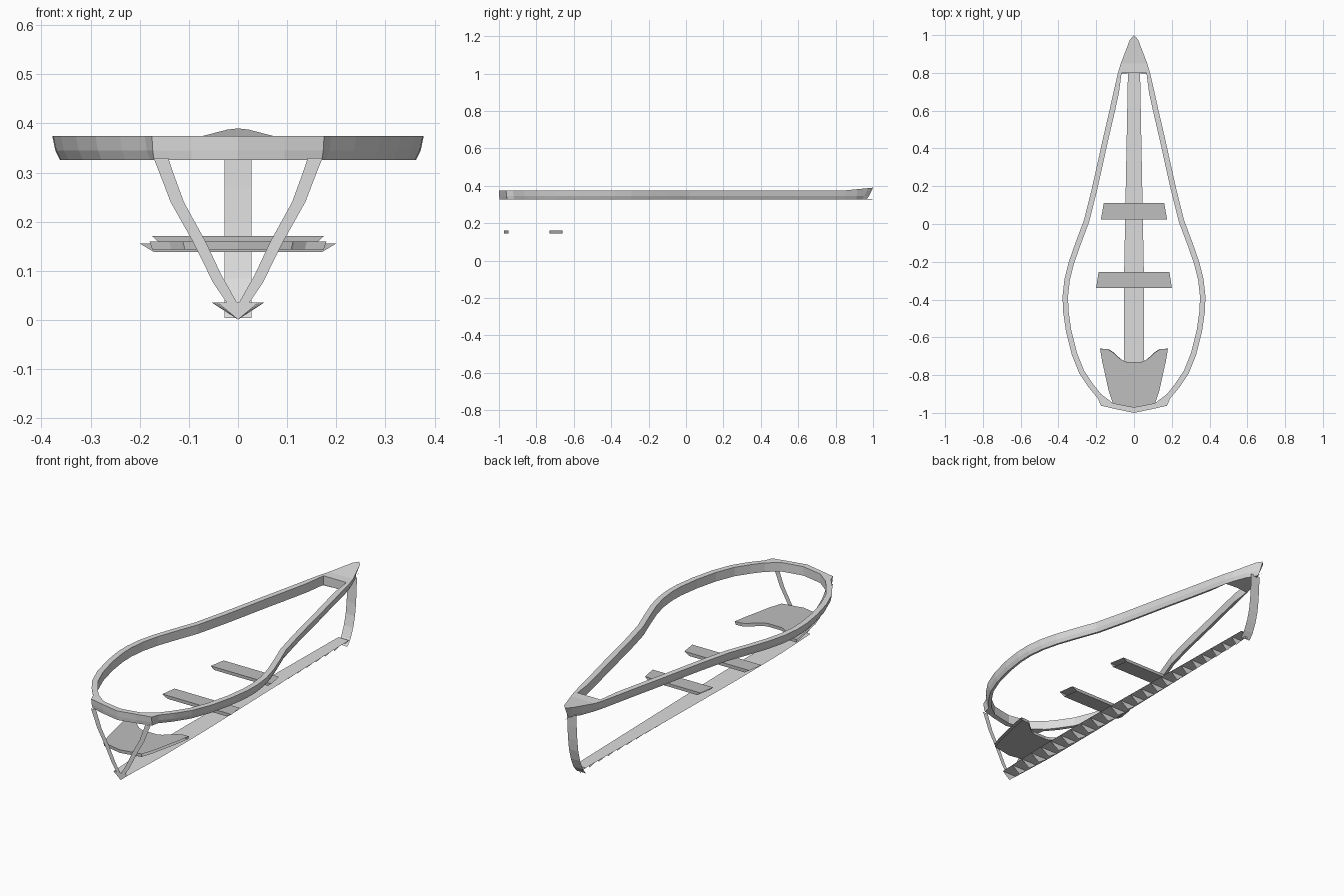
import bpy, bmesh, math
from mathutils import Vector

if "Cube" in bpy.data.objects:
    bpy.data.objects.remove(bpy.data.objects["Cube"])


def material(name, v):
    m = bpy.data.materials.new(name)
    m.diffuse_color = (v, v, v, 1)
    m.use_nodes = True
    m.node_tree.nodes["Principled BSDF"].inputs["Base Color"].default_value = m.diffuse_color
    return m


LIGHT = material("light grey", 0.72)
MID = material("mid grey", 0.52)


def make(name, verts, faces, mat, mirror=False, fix=True):
    me = bpy.data.meshes.new(name)
    bm = bmesh.new()
    vs = [bm.verts.new(v) for v in verts]
    for f in faces:
        bm.faces.new([vs[i] for i in f])
    if fix:
        bmesh.ops.remove_doubles(bm, verts=bm.verts, dist=1e-5)
        bmesh.ops.recalc_face_normals(bm, faces=bm.faces)
    bm.to_mesh(me)
    bm.free()
    me.materials.append(mat)
    ob = bpy.data.objects.new(name, me)
    bpy.context.collection.objects.link(ob)
    if mirror:
        md = ob.modifiers.new("mirror", 'MIRROR')
        md.merge_threshold = 1e-4
    return ob


def ribbon(name, a, b, mat, mirror=False):
    """Sheet between two rows of points."""
    n = len(a)
    return make(name, a + b, [(i, i + 1, n + i + 1, n + i) for i in range(n - 1)], mat, mirror)


# Gunwale: half outline from stern centre to bow tip
outer = [(0, -1), (.095, -.98), (.175, -.962), (.19, -.925), (.24, -.865), (.29, -.79),
         (.33, -.69), (.36, -.57), (.376, -.46), (.378, -.38), (.368, -.29), (.345, -.2),
         (.31, -.1), (.265, .02), (.225, .18), (.198, .3), (.165, .45), (.13, .6),
         (.108, .7), (.085, .8), (.07, .85), (.045, .915), (.022, .975), (0, 1)]
inner0 = {0: (0, -.97), 1: (.055, -.96), 2: (.112, -.948), 3: (.175, -.9)}


def normal(i):
    a = Vector(outer[max(i - 1, 0)])
    b = Vector(outer[min(i + 1, len(outer) - 1)])
    d = (b - a).normalized()
    return Vector((-d.y, d.x))      # points inwards


def top_z(y):
    return .375 + max(0, y - .85) * .1


stations = []
for i, p in enumerate(outer):
    o, n = Vector(p), normal(i)
    k = .016 * abs(n.x)
    mid, low = o + n * k * .4, o + n * k
    if p[1] > .96:                  # raked stem head
        low = Vector((o.x * .4, o.y - .035))
        mid = o.lerp(low, .6)
    inn = Vector(inner0[i]) if i in inner0 else o + n * .029
    if p[1] >= .8:
        inn = Vector((0, o.y))
    if abs(p[1] - .8) < .001:       # step from rail to bow deck
        stations.append((o, mid, low, Vector((.066, .8))))
    stations.append((o, mid, low, inn))

verts, faces = [], []
for o, mid, low, inn in stations:
    zt = top_z(o.y)
    verts += [(inn.x, inn.y, .328), (inn.x, inn.y, zt), (o.x, o.y, zt),
              (mid.x, mid.y, .345), (low.x, low.y, .326)]
for s in range(len(stations) - 1):
    step = stations[s][0] == stations[s + 1][0]
    deck = stations[s][3].x < 1e-6 and s > 2
    for j in range(5):
        k = (j + 1) % 5
        if deck and j == 0:
            continue                # inner wall is absent under the deck
        a, b, c, d = s * 5 + j, s * 5 + k, s * 5 + 5 + k, s * 5 + 5 + j
        if step:
            if j == 0:
                faces.append((a, b, c, d))
            elif j == 1:
                faces.append((a, b, d))
            elif j == 4:
                faces.append((a, b, c))
        else:
            faces.append((a, b, c, d))
make("gunwale", verts, faces, LIGHT, True)

# Stern frame: thin sheets following the edge of the transom
zo = [(.172, .33), (.16, .3), (.137, .24), (.092, .16), (.05, .075), (0, .002)]
zi = [(.142, .33), (.132, .3), (.11, .24), (.066, .16), (.033, .09), (0, .032)]
ribbon("stern_frame", [(x, -.968, z) for x, z in zo],
       [(x, -.968, z) for x, z in zi], LIGHT, True)

# Stem: curved strip rising from the floor to the bow
stem = [(.865, .004), (.89, .035), (.912, .085), (.927, .14), (.935, .2), (.94, .27), (.943, .335)]
ribbon("stem", [(-.027, y, z) for y, z in stem], [(.027, y, z) for y, z in stem], LIGHT)

# Floor plank with cross ribs in the V below it
FZ = .036


def floor_half(y):
    if y < -.7:
        return .042 + (y + .968) * .045
    return .054 - max(0, y + .35) * .019


ys = [-.968 + 1.84 * i / 24 for i in range(25)]
ribbon("floor_plank", [(-floor_half(y), y, FZ) for y in ys],
       [(floor_half(y), y, FZ) for y in ys], LIGHT)
rv, rf = [], []
for y in ys:
    h, n = floor_half(y), len(rv)
    rv += [(-h, y, FZ), (0, y, .001), (h, y, FZ)]
    rf.append((n, n + 1, n + 2))
make("floor_ribs", rv, rf, LIGHT, fix=False)


# Benches: open-ended planks, narrower below
def bench(name, y0, y1, z0, z1, w0, w1, cut):
    v = []
    for s in (-1, 1):
        v += [(s * w0, y0, z1), (s * w1, y1, z1),
              (s * (w1 - cut), y1, z0), (s * (w0 - cut), y0, z0)]
    make(name, v, [(j, (j + 1) % 4, 4 + (j + 1) % 4, 4 + j) for j in range(4)], MID)


bench("middle_bench", .025, .11, .155, .171, .175, .16, .018)
bench("rear_bench", -.338, -.255, .139, .156, .2, .188, .028)

# Stern seat: plate with a scooped forward edge
side = [(0, -.972), (.112, -.95), (.135, -.88), (.152, -.8), (.168, -.73), (.18, -.66)]
scoop = [(.14, -.662), (.115, -.677), (.09, -.7), (.065, -.72), (.04, -.73), (0, -.73)]
out = side + scoop
N = len(out)
v = [(x, y, .16) for x, y in out] + [(x * .97, y, .144) for x, y in out]
f = [tuple(range(N)), tuple(reversed(range(N, 2 * N))), (0, 1, N + 1, N)]
f += [(i, i + 1, N + i + 1, N + i) for i in range(len(side) - 1, N - 1)]
make("stern_seat", v, f, MID, True)
